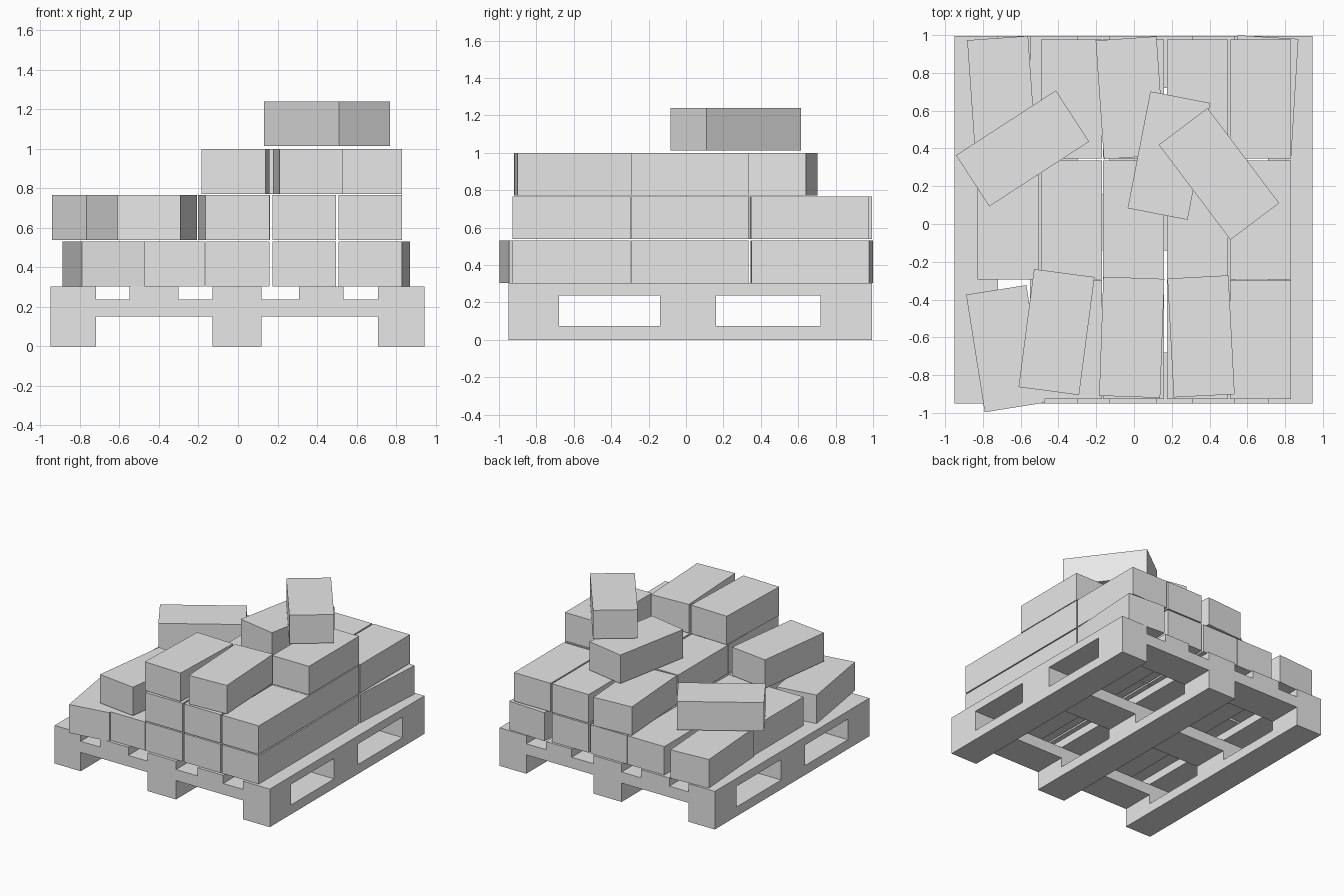
import bpy
import bmesh
from math import radians
from mathutils import Matrix, Vector

default_cube = bpy.data.objects.get("Cube")
if default_cube:
    bpy.data.objects.remove(default_cube, do_unlink=True)

# Single plain grey for the whole model
grey = bpy.data.materials.new("plain_grey")
grey.use_nodes = True
grey.diffuse_color = (0.8, 0.8, 0.8, 1)
grey.node_tree.nodes["Principled BSDF"].inputs["Base Color"].default_value = grey.diffuse_color


def add_box(name, center, size, turn=0):
    """Flat-faced box, turned about z by the given degrees."""
    mesh = bpy.data.meshes.new(name)
    bm = bmesh.new()
    bmesh.ops.create_cube(bm, size=1, matrix=Matrix.Diagonal(Vector(size)).to_4x4())
    bm.to_mesh(mesh)
    bm.free()
    mesh.materials.append(grey)
    obj = bpy.data.objects.new(name, mesh)
    obj.location = center
    obj.rotation_euler.z = radians(turn)
    bpy.context.collection.objects.link(obj)
    return obj


def add_span(name, xs, ys, zs):
    """Box given by its low and high bounds on each axis."""
    spans = (xs, ys, zs)
    add_box(name, [(a + b) / 2 for a, b in spans], [b - a for a, b in spans])


# Pallet: runners, spacer blocks, cross boards and deck boards
FRONT, BACK = -0.95, 0.995
LEFT, RIGHT = 0.945, -0.95
runner_spans = [(RIGHT, -0.72), (-0.13, 0.12), (0.71, LEFT)]
block_spans = [(FRONT, -0.68), (-0.14, 0.16), (0.72, BACK)]
deck_spans = runner_spans + [(-0.55, -0.3), (0.31, 0.535)]

for xs in runner_spans:
    add_span("pallet_runner", xs, (FRONT, BACK), (0, 0.075))
    for ys in block_spans:
        add_span("pallet_block", xs, ys, (0.075, 0.15))
for ys in block_spans:
    add_span("pallet_cross_board", (RIGHT, LEFT), ys, (0.15, 0.238))
for xs in deck_spans:
    add_span("pallet_deck_board", xs, (FRONT, BACK), (0.238, 0.303))

# Bricks, with the long side along y before turning
BRICK = (0.323, 0.63, 0.227)
layer_z = {"bottom": 0.417, "second": 0.653, "third": 0.886, "top": 1.127}
column_x = {"a": -0.667, "b": -0.331, "c": -0.003, "d": 0.335, "e": 0.67}
row_y = {"front": -0.612, "middle": 0.02, "back": 0.662}


def add_brick(layer, x, y, turn=0):
    add_box(layer + "_layer_brick", (x, y, layer_z[layer]), BRICK, turn)


# Neatly stacked bricks: which columns are filled in each row
neat_rows = [
    ("bottom", "front", "bcde"),
    ("bottom", "middle", "abcde"),
    ("bottom", "back", "bcd"),
    ("second", "front", "cde"),
    ("second", "middle", "cde"),
    ("second", "back", "de"),
    ("third", "middle", "e"),
]
for layer, row, columns in neat_rows:
    for column in columns:
        add_brick(layer, column_x[column], row_y[row])

# Loosely laid bricks: layer, x, y, turn in degrees
loose_bricks = [
    ("bottom", -0.68, -0.66, 9),
    ("bottom", -0.7, 0.67, 4),
    ("bottom", 0.69, 0.675, -3.5),
    ("second", -0.41, -0.572, -7.5),
    ("second", -0.59, 0.4, -57),
    ("second", -0.02, 0.668, 4),
    ("third", -0.012, -0.6, -2),
    ("third", 0.355, -0.595, 3),
    ("third", 0.185, 0.362, -11),
    ("top", 0.45, 0.265, 37),
]
for brick in loose_bricks:
    add_brick(*brick)
